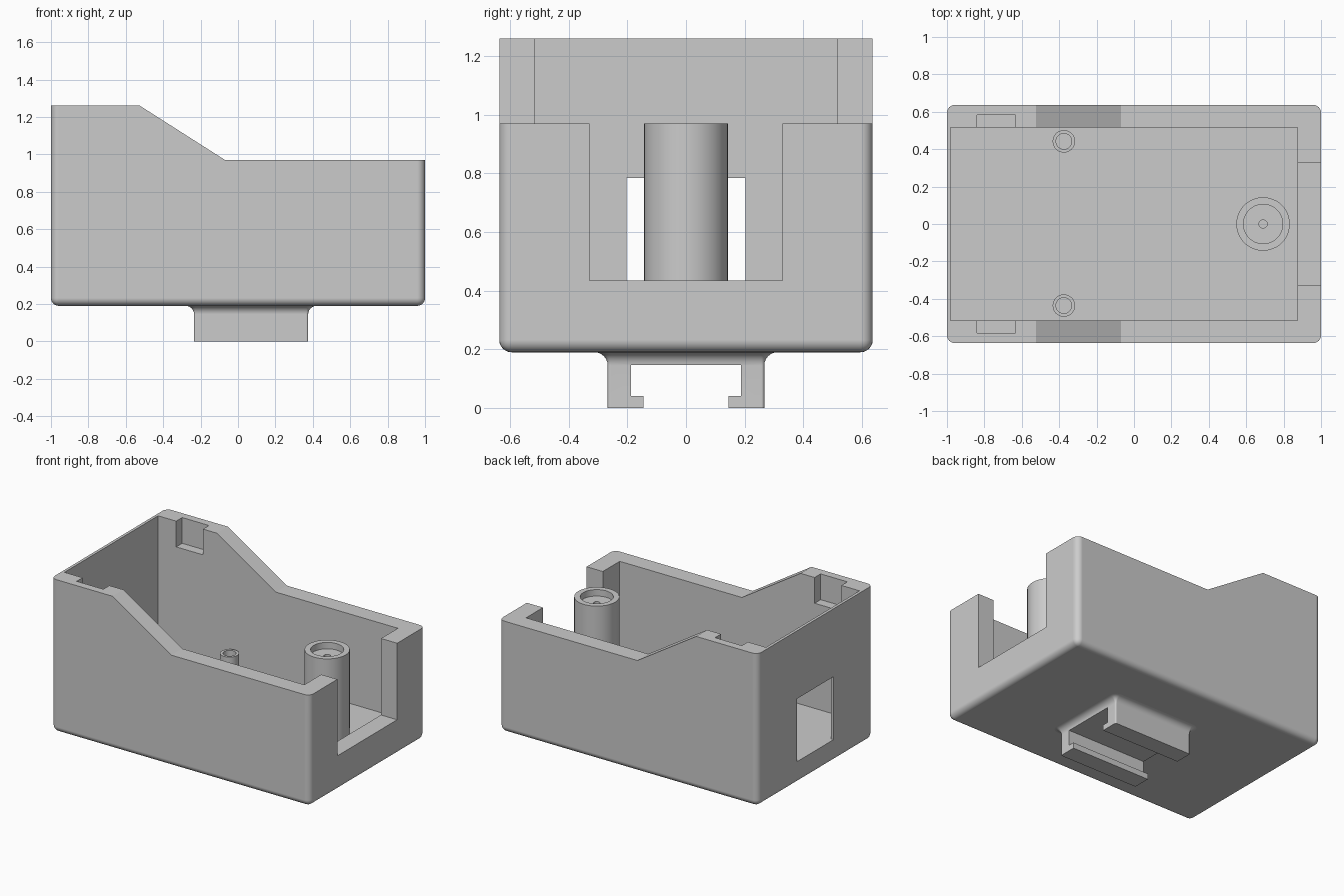
import bpy, bmesh, math
from mathutils import Matrix, Vector

cube = bpy.data.objects.get("Cube")
if cube:
    bpy.data.objects.remove(cube, do_unlink=True)

grey = bpy.data.materials.new("light grey plastic")
grey.use_nodes = True
COLOR = (0.6, 0.6, 0.6, 1)
grey.diffuse_color = COLOR
grey.node_tree.nodes["Principled BSDF"].inputs["Base Color"].default_value = COLOR


def to_object(name, bm):
    bmesh.ops.recalc_face_normals(bm, faces=bm.faces[:])
    mesh = bpy.data.meshes.new(name)
    bm.to_mesh(mesh)
    bm.free()
    mesh.materials.append(grey)
    obj = bpy.data.objects.new(name, mesh)
    bpy.context.collection.objects.link(obj)
    return obj


def box(name, x, y, z, radius=0, rounded=None):
    """Box from (min, max) ranges; edges chosen by the rule are rounded."""
    bm = bmesh.new()
    bmesh.ops.create_cube(bm, size=1)
    for v in bm.verts:
        v.co = [r[0] if c < 0 else r[1] for c, r in zip(v.co, (x, y, z))]
    if radius:
        edges = [e for e in bm.edges if rounded(e)]
        bmesh.ops.bevel(bm, geom=edges, offset=radius, segments=6,
                        profile=0.5, affect='EDGES')
    return to_object(name, bm)


def prism(name, points, half_width):
    """Side profile in x and z, extruded across y."""
    bm = bmesh.new()
    face = bm.faces.new([bm.verts.new((x, -half_width, z)) for x, z in points])
    new = bmesh.ops.extrude_face_region(bm, geom=[face])["geom"]
    verts = [g for g in new if isinstance(g, bmesh.types.BMVert)]
    bmesh.ops.translate(bm, verts=verts, vec=(0, 2 * half_width, 0))
    return to_object(name, bm)


def lathe(name, profile, x, y, sides=48):
    """Profile of (radius, height) turned around a vertical axis."""
    bm = bmesh.new()
    verts = [bm.verts.new((r, 0, z)) for r, z in profile]
    edges = [bm.edges.new(pair) for pair in zip(verts, verts[1:])]
    bmesh.ops.spin(bm, geom=verts + edges, cent=(0, 0, 0), axis=(0, 0, 1),
                   angle=math.tau, steps=sides)
    bmesh.ops.remove_doubles(bm, verts=bm.verts[:], dist=0.0001)
    bmesh.ops.translate(bm, verts=bm.verts[:], vec=(x, y, 0))
    return to_object(name, bm)


def cut(obj, *cutters):
    """Subtract each cutter and remove it."""
    for cutter in cutters:
        cutter.hide_render = True
        mod = obj.modifiers.new("cut", 'BOOLEAN')
        mod.operation = 'DIFFERENCE'
        mod.solver = 'EXACT'
        mod.object = cutter
        bpy.context.view_layer.update()
        graph = bpy.context.evaluated_depsgraph_get()
        mesh = bpy.data.meshes.new_from_object(obj.evaluated_get(graph))
        obj.modifiers.clear()
        obj.data = mesh
        bpy.data.objects.remove(cutter, do_unlink=True)


def smooth(obj):
    bpy.ops.object.select_all(action='DESELECT')
    obj.select_set(True)
    bpy.context.view_layer.objects.active = obj
    bpy.ops.object.shade_smooth_by_angle(angle=math.radians(30))
    mod = obj.modifiers.new("even shading", 'WEIGHTED_NORMAL')
    mod.keep_sharp = True


BASE, FLOOR, LOW_RIM, HIGH_RIM = 0.19, 0.345, 0.97, 1.26
INNER_Y = 0.517

# Housing shell, rounded everywhere but at the rim
shell = box("housing", (-1, 1), (-0.637, 0.637), (BASE, HIGH_RIM), 0.042,
            lambda e: any(v.co.z < HIGH_RIM - 0.1 for v in e.verts))
cut(shell,
    prism("rim_cutter", [(-0.07, LOW_RIM), (1.2, LOW_RIM),
                         (1.2, 1.55), (-0.98, 1.55)], 1),
    box("cavity_cutter", (-0.98, 0.875), (-INNER_Y, INNER_Y), (FLOOR, 1.5)),
    box("end_slot_cutter", (0.8, 1.1), (-0.33, 0.33), (0.435, 1.5)),
    box("window_cutter", (-1.1, -0.9), (-0.203, 0.203), (FLOOR, 0.785)))

# Latch recesses in both side walls
for side in (-1, 1):
    ys = sorted((side * 0.45, side * 0.583))
    cut(shell, box("recess_cutter", (-0.84, -0.633), ys, (1.08, 1.5)))
smooth(shell)

# Tall screw post with a counterbore and pilot hole
smooth(lathe("screw_post", [
    (0, 0.5), (0.022, 0.5), (0.022, 0.925), (0.105, 0.925),
    (0.105, LOW_RIM), (0.143, LOW_RIM), (0.143, FLOOR - 0.01)], 0.69, 0))

# Short hollow pegs on the floor
for name, y in (("right_peg", -0.436), ("left_peg", 0.442)):
    smooth(lathe(name, [
        (0, FLOOR + 0.003), (0.042, FLOOR + 0.003), (0.042, 0.49),
        (0.06, 0.49), (0.06, FLOOR - 0.01)], -0.375, y, 32))


def clip_ring(bm, grow, z):
    """Rounded rectangle outline of the clip, grown outward."""
    ring = []
    radius = 0.01 + grow
    for i, (sx, sy) in enumerate(((1, 1), (-1, 1), (-1, -1), (1, -1))):
        for k in range(7):
            a = (i + k / 6) * math.pi / 2
            ring.append(bm.verts.new((
                0.07 + sx * 0.295 + radius * math.cos(a),
                sy * 0.257 + radius * math.sin(a), z)))
    return ring


# Rail clip under the base, flaring into it with a fillet
FILLET = 0.045
bm = bmesh.new()
rings = [clip_ring(bm, 0, 0)]
for k in range(7):
    a = k / 6 * math.pi / 2
    rings.append(clip_ring(bm, FILLET * (1 - math.cos(a)),
                           BASE - FILLET * (1 - math.sin(a))))
rings.append(clip_ring(bm, FILLET, BASE + 0.02))
for low, high in zip(rings, rings[1:]):
    for i in range(len(low)):
        j = (i + 1) % len(low)
        bm.faces.new((low[i], low[j], high[j], high[i]))
bm.faces.new(rings[0])
bm.faces.new(rings[-1])
clip = to_object("rail_clip", bm)
cut(clip,
    box("channel_cutter", (-1, 1), (-0.187, 0.187), (0.04, 0.147)),
    box("opening_cutter", (-1, 1), (-0.145, 0.145), (-0.1, 0.06)))
smooth(clip)
